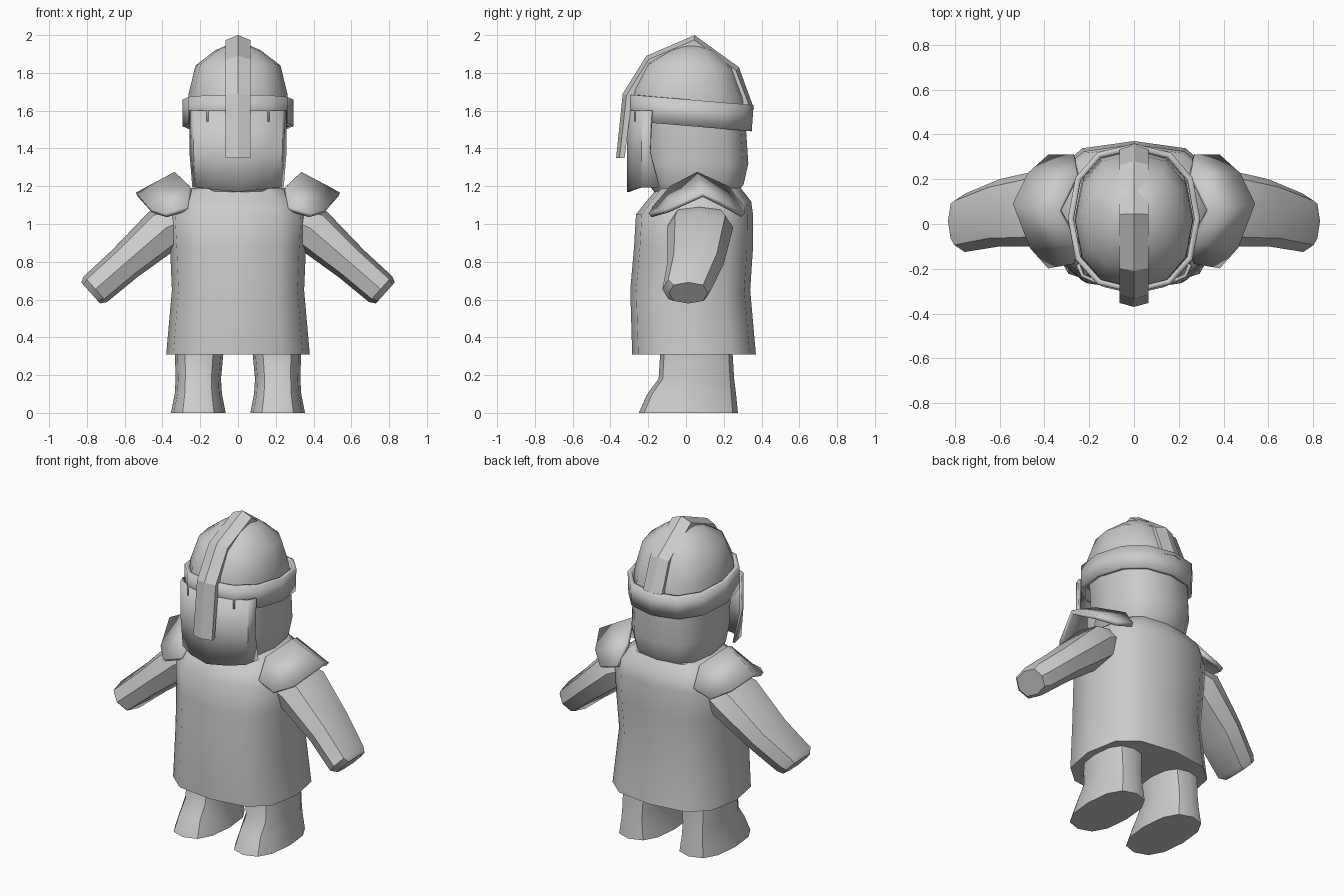
import bpy, bmesh, math
from mathutils import Vector

if "Cube" in bpy.data.objects:
    bpy.data.objects.remove(bpy.data.objects["Cube"], do_unlink=True)

grey = bpy.data.materials.new("plain grey")
grey.use_nodes = True
grey.diffuse_color = (0.6, 0.6, 0.6, 1)
grey.node_tree.nodes["Principled BSDF"].inputs["Base Color"].default_value = (0.6, 0.6, 0.6, 1)


def make(name, rows, closed=True, caps=True, thick=0, angle=40, mirror=False):
    """Skin a list of point rows, optionally capped, thickened and mirrored."""
    bm = bmesh.new()
    grid = [[bm.verts.new(p) for p in row] for row in rows]
    n = len(grid[0])
    for a, b in zip(grid, grid[1:]):
        for i in range(n if closed else n - 1):
            j = (i + 1) % n
            bm.faces.new((a[i], a[j], b[j], b[i]))
    if closed and caps:
        bm.faces.new(grid[0])
        bm.faces.new(grid[-1])
    bmesh.ops.recalc_face_normals(bm, faces=bm.faces)
    mesh = bpy.data.meshes.new(name)
    bm.to_mesh(mesh)
    bm.free()
    mesh.materials.append(grey)
    ob = bpy.data.objects.new(name, mesh)
    bpy.context.collection.objects.link(ob)
    if thick:
        mod = ob.modifiers.new("thickness", 'SOLIDIFY')
        mod.thickness = thick
        mod.offset = 0
    if mirror:
        ob.modifiers.new("other side", 'MIRROR')
    bpy.ops.object.select_all(action='DESELECT')
    ob.select_set(True)
    bpy.context.view_layer.objects.active = ob
    bpy.ops.object.shade_smooth_by_angle(angle=math.radians(angle))
    return ob


def ring(cx, z, rx, y0, y1, n=12, power=0.8, tilt=0, slope=0):
    """Rounded outline between y0 and y1; tilt turns it about y, slope shears it."""
    pts = []
    for i in range(n):
        a = math.tau * i / n
        c, s = math.cos(a), math.sin(a)
        u = rx * math.copysign(abs(c) ** power, c)
        y = (y0 + y1) / 2 + (y1 - y0) / 2 * math.copysign(abs(s) ** power, s)
        pts.append(Vector((cx + u * math.cos(tilt), y, z + u * math.sin(tilt) + slope * y)))
    return pts


# Tunic
make("tunic", [ring(0, z, x, a, b, power=0.72) for z, x, a, b in (
    (0.31, 0.38, -0.285, 0.37), (0.65, 0.35, -0.295, 0.34), (0.88, 0.36, -0.275, 0.355),
    (1.05, 0.37, -0.265, 0.355), (1.12, 0.34, -0.21, 0.345), (1.19, 0.25, -0.15, 0.29))])

# Legs with flared feet
make("leg", [ring(cx, z, x, a, b) for cx, z, x, a, b in (
    (0.21, 0, 0.145, -0.25, 0.275), (0.21, 0.1, 0.125, -0.205, 0.265),
    (0.21, 0.18, 0.12, -0.145, 0.255), (0.205, 0.34, 0.13, -0.135, 0.245))], mirror=True)

# Arms reaching out and down
make("arm", [ring(cx, z, r, a, b, n=8, tilt=math.radians(t)) for cx, z, r, a, b, t in (
    (0.26, 1.03, 0.12, -0.08, 0.22, 30), (0.38, 0.98, 0.125, -0.1, 0.25, 44),
    (0.60, 0.79, 0.098, -0.1, 0.2, 48), (0.755, 0.655, 0.092, -0.125, 0.135, 48),
    (0.78, 0.635, 0.075, -0.09, 0.115, 48))], mirror=True)

# Shoulder plates
inner = [(0.265, -0.17, 1.08), (0.25, -0.08, 1.19), (0.33, 0.06, 1.265),
         (0.25, 0.22, 1.19), (0.265, 0.30, 1.08)]
outer = [(0.38, -0.19, 1.045), (0.46, -0.1, 1.07), (0.535, 0.09, 1.155),
         (0.47, 0.22, 1.09), (0.38, 0.30, 1.045)]
make("shoulder_plate", [inner, outer], closed=False, thick=0.025, mirror=True)

# Head
make("head", [ring(0, z, x, a, b, power=0.72) for z, x, a, b in (
    (1.16, 0.20, -0.16, 0.27), (1.21, 0.23, -0.2, 0.305), (1.32, 0.248, -0.22, 0.33),
    (1.62, 0.25, -0.24, 0.31))])

# Keel-shaped face guard
def guard_row(z, drop, side, back):
    half = [(side, back, z), (side - 0.02, -0.23, z), (0.13, -0.275, z - drop / 2)]
    return half + [(0, -0.305, z - drop)] + [(-x, y, h) for x, y, h in reversed(half)]

make("face_guard", [guard_row(1.60, 0, 0.25, -0.18), guard_row(1.38, 0, 0.25, -0.19),
                    guard_row(1.195, 0.025, 0.235, -0.14)], closed=False, thick=0.015)

# Helmet dome
make("helmet_dome", [ring(0, z, x, a, b, power=0.88, slope=s) for z, x, a, b, s in (
    (1.59, 0.265, -0.29, 0.33, -0.08), (1.69, 0.262, -0.285, 0.315, -0.08),
    (1.84, 0.225, -0.21, 0.255, -0.06), (1.92, 0.12, -0.09, 0.15, 0),
    (1.95, 0.05, -0.01, 0.07, 0))])

# Helmet brow band, lower at the back
make("brow_band", [ring(0, z, 0.282, -0.295, b, power=0.85, slope=-0.085)
                   for z, b in ((1.52, 0.335), (1.66, 0.345))], caps=False, thick=0.026)

# Crest strip running from the nose guard over the top to the back
crest = [(-0.37, 1.35), (-0.335, 1.69), (-0.21, 1.89), (0.045, 2.0), (0.28, 1.83), (0.36, 1.61)]
under = [(-0.325, 1.35), (-0.285, 1.67), (-0.175, 1.845), (0.04, 1.935), (0.24, 1.79), (0.315, 1.6)]
rows = []
for (y, z), (v, h) in zip(crest, under):
    my, mz = y + (v - y) * 0.4, z + (h - z) * 0.4
    w = 0.065
    rows.append([(-w, my, mz), (0, y, z), (w, my, mz), (w, v, h), (-w, v, h)])
make("helmet_crest", rows, angle=20)
